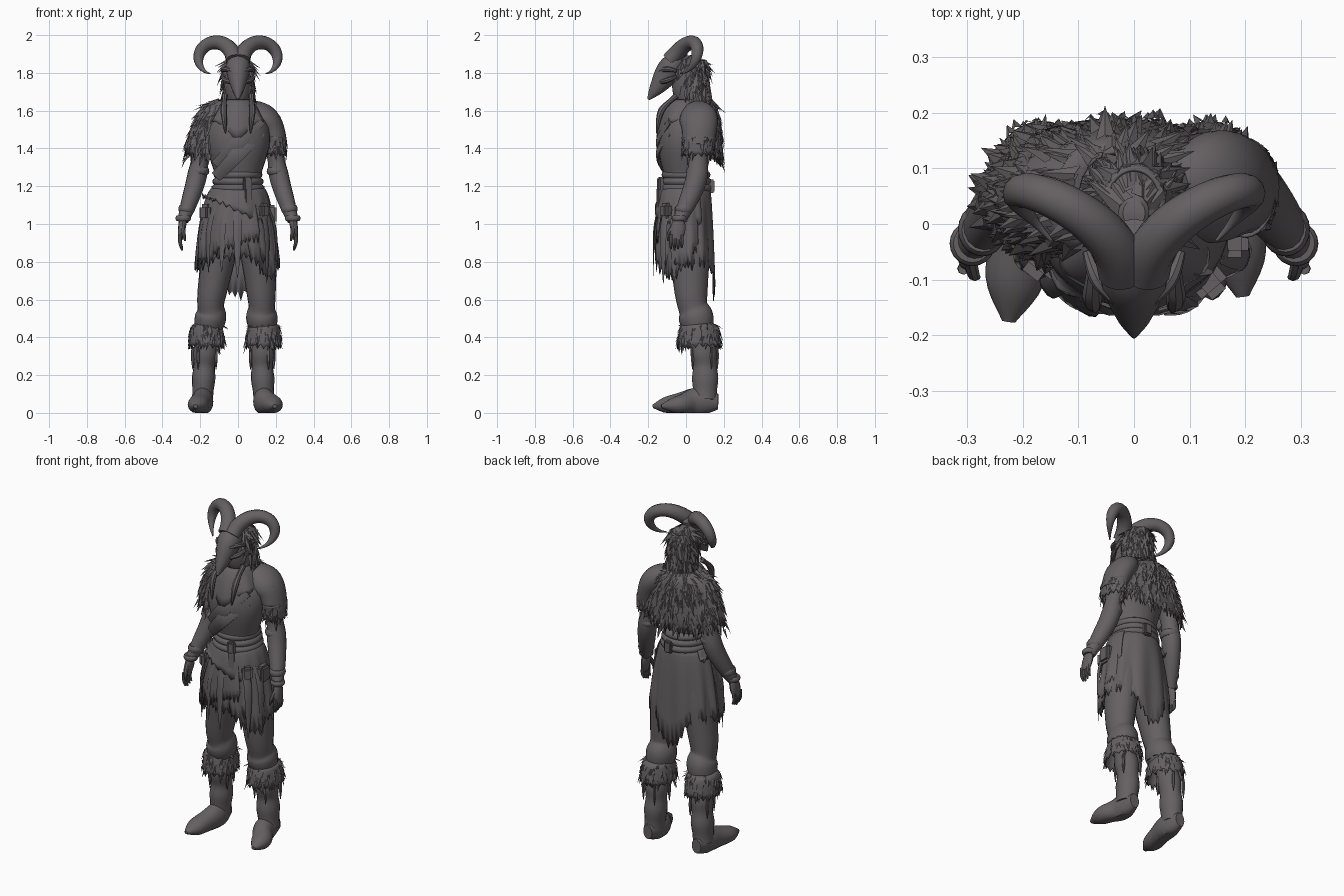
import bpy, bmesh, random
from math import sin, cos, radians, pi
from mathutils import Vector

random.seed(4)
cube = bpy.data.objects.get("Cube")
if cube:
    bpy.data.objects.remove(cube)

charcoal = bpy.data.materials.new("charcoal")
charcoal.use_nodes = True
color = (.13, .118, .123, 1)
charcoal.diffuse_color = color
charcoal.node_tree.nodes["Principled BSDF"].inputs["Base Color"].default_value = color
parts = []


def make(name, verts, faces):
    mesh = bpy.data.meshes.new(name)
    mesh.from_pydata([tuple(v) for v in verts], [], faces)
    mesh.materials.append(charcoal)
    part = bpy.data.objects.new(name, mesh)
    bpy.context.collection.objects.link(part)
    parts.append(part)
    return part


def along(values, t):
    """Point on a smooth curve through evenly spaced values."""
    last = len(values) - 1
    i = min(int(t * last), last - 1)
    s = t * last - i
    a, b, c, d = values[max(i - 1, 0)], values[i], values[i + 1], values[min(i + 2, last)]
    return b + s / 2 * ((c - a) + s * ((2 * a - 5 * b + 4 * c - d) + s * (3 * (b - c) + d - a)))


def skin(name, grid, closed, cap):
    """Join rows of points into a surface with outward faces."""
    cols, rows = len(grid[0]), len(grid)
    faces = []
    for j in range(rows - 1):
        for i in range(cols if closed else cols - 1):
            a, b, k = j * cols, (j + 1) * cols, (i + 1) % cols
            faces.append((a + i, a + k, b + k, b + i))
    if cap:
        faces += [tuple(range(cols))[::-1], tuple(range((rows - 1) * cols, rows * cols))]
    part = make(name, [p for row in grid for p in row], faces)
    bm = bmesh.new()
    bm.from_mesh(part.data)
    bmesh.ops.recalc_face_normals(bm, faces=bm.faces)
    bm.to_mesh(part.data)
    bm.free()
    return part


def sweep(name, path, radii, flat=(1, 1), n=16, ref=(1, 0, 0), mirror=1, steps=14):
    """Closed tube along a smooth path, never reaching below the ground."""
    path = [Vector((x * mirror, y, z)) for x, y, z in path]
    centres = [along(path, j / steps) for j in range(steps + 1)]
    grid = []
    for j, c in enumerate(centres):
        t = (centres[min(j + 1, steps)] - centres[max(j - 1, 0)]).normalized()
        u = Vector(ref)
        u = (u - u.dot(t) * t).normalized()
        w = t.cross(u)
        r = along(radii, j / steps)
        h = r * along(flat, j / steps)
        row = [c + u * r * cos(a) + w * h * sin(a) for a in (2 * pi * i / n for i in range(n))]
        for p in row:
            p.z = max(p.z, 0)
        grid.append(row)
    skin(name, grid, True, True)
    return grid


def cloth(name, at, top, bottom, drop, curve=.6, arc=(0, 360), n=40, fold=0, folds=9, rag=0,
          hem=lambda a: 0):
    """Flared hanging sheet with folds and a torn hem; angle zero is the left side."""
    closed = arc == (0, 360)
    grid, rows = [], 8
    for j in range(rows + 1):
        f = j / rows
        r = Vector(top).lerp(Vector(bottom), f ** curve)
        row = []
        for i in range(n if closed else n + 1):
            a = radians(arc[0] + (arc[1] - arc[0]) * i / n)
            s = 1 + fold * f * sin(folds * a + sin(2 * a))
            p = Vector(at) + Vector((r.x * cos(a) * s, r.y * sin(a) * s, -drop * f - hem(a) * f ** 3))
            if j == rows:
                p.z -= rag * (random.uniform(.4, 1) if i % 2 else random.uniform(-.2, .2))
            row.append(p)
        grid.append(row)
    skin(name, grid, closed, False).modifiers.new("thickness", "SOLIDIFY").thickness = .006
    return grid


def fur(name, grid, count, size, lift=.35, keep=lambda p: True):
    """Scatter ridged pointed tufts that hang along a surface."""
    verts, faces = [], []
    for _ in range(count):
        j = random.randrange(len(grid) - 1)
        i = random.randrange(len(grid[0]) - 1)
        p = grid[j][i].lerp(grid[j + 1][i + 1], random.random())
        if not keep(p):
            continue
        side = (grid[j][i + 1] - grid[j][i]).normalized()
        down = (grid[j + 1][i] - grid[j][i]).normalized()
        out = side.cross(down)
        if out.dot(p - sum(grid[j], Vector()) / len(grid[j])) < 0:
            out = -out
        s = size * random.uniform(.6, 1.2)
        tip = p + s * (down + out * lift * random.random() + side * random.uniform(-.3, .3))
        b = len(verts)
        verts += [p - side * s / 4, p + out * s / 8, p + side * s / 4, tip]
        faces += [(b, b + 1, b + 3), (b + 1, b + 2, b + 3)]
    make(name, verts, faces)


def band(name, at, radius, height, flat=1, mirror=1, n=20):
    """Rounded ring around a limb or the waist."""
    x, y, z = at
    sweep(name, [(x, y, z + height / 2), (x, y, z - height / 2)],
          [radius * .85, radius, radius, radius * .85], (flat, flat), n, mirror=mirror, steps=6)


def box(name, at, size, turn=0):
    bm = bmesh.new()
    bmesh.ops.create_cube(bm, size=1)
    bmesh.ops.scale(bm, vec=size, verts=bm.verts)
    bmesh.ops.bevel(bm, geom=bm.edges[:], offset=min(size) / 4, segments=2, affect="EDGES")
    part = make(name, [], [])
    bm.to_mesh(part.data)
    bm.free()
    part.location = at
    part.rotation_euler.z = turn


# Head, hair and neck
head = sweep("head", [(0, .02, 1.89), (0, .01, 1.62)], [.02, .07, .075, .065, .04], (1.2, 1.2))
fur("hair", head, 300, .075, .4, lambda p: p.y > -.02 or abs(p.x) > .06)
mane = cloth("hair_back", (0, .04, 1.87), (.05, .06), (.08, .08), .22, .4, (-15, 195), rag=.04)
fur("hair_locks", mane, 150, .08)
sweep("neck", [(0, .03, 1.55), (0, .02, 1.68)], [.06, .05])

# Horned skull mask
sweep("skull_mask", [(0, -.01, 1.92), (0, -.085, 1.82), (0, -.14, 1.74), (0, -.2, 1.66)],
      [.03, .065, .055, .035, .006], (.8, 1.1, 1.1), 12)
for m, side in ((1, "left"), (-1, "right")):
    horn = []
    for q in (i / 12 for i in range(13)):
        a, reach = pi * (1 - 1.4 * q), .105 - .03 * q
        horn.append((.125 + reach * cos(a), .145 * sin(2.75 * q) - .085, 1.867 + reach * sin(a)))
    sweep(side + "_horn", horn, [.045, .037, .028, .003], n=12, ref=(-.5 * m, .8, 0), mirror=m, steps=36)
    for part, lift in (("_brow", .06), ("_cheek", 0)):
        sweep(side + part, [(.03, -.14, 1.75 + lift), (.065, -.1, 1.76 + lift), (.085, -.05, 1.78 + lift / 2)],
              [.01, .014, .008], n=8, ref=(0, 0, 1), mirror=m)
    sweep(side + "_braid", [(.07, -.05, 1.68), (.075, -.13, 1.6), (.066, -.155, 1.48)],
          [.016, .013, .018, .012, .003], n=8, mirror=m)

# Torso, scarf and wrapped cloth
sweep("tunic", [(0, 0, 1.17), (0, -.01, 1.4), (0, .02, 1.61)], [.13, .12, .15, .17, .15, .07], (.95, .84, .9), 32)
cloth("scarf", (0, -.005, 1.66), (.065, .07), (.145, .145), .11, .8, fold=.05, folds=7, rag=.012,
      hem=lambda a: .09 * max(0, -sin(a)) ** 6)
for low in (0, .06):
    sweep("wrap_fold", [(.12, -.085, 1.55 - low), (0, -.15, 1.43 - low), (-.115, -.09, 1.31 - low)],
          [.008, .01, .008], (4, 4), 10, (0, 1, 0))

# Fur cape over the back and right shoulder
cape = cloth("fur_cape", (-.03, .05, 1.66), (.07, .08), (.25, .14), .26, .42, (28, 240), 60, rag=.06,
             hem=lambda a: .04 * sin(a) ** 2)
fur("cape_tufts", cape, 340, .065, .3)

# Left shoulder sleeve with a fur trim
sweep("left_sleeve", [(.07, .05, 1.61), (.165, .07, 1.53), (.205, .065, 1.41)], [.05, .072, .065, .058], (1.4, 1.4), 24)
trim = cloth("left_sleeve_trim", (.2, .065, 1.46), (.055, .09), (.058, .08), .08, n=28, rag=.03)
fur("trim_tufts", trim, 70, .045)

# Arms, wraps and hands
for m, side in ((1, "left"), (-1, "right")):
    sweep(side + "_arm", [(.16, .05, 1.56), (.195, .065, 1.38), (.225, .05, 1.22), (.29, -.035, 1.02)],
          [.06, .055, .045, .052, .046, .03], (1.1, 1.1), mirror=m, steps=20)
    band(side + "_elbow_wrap", (.205, .06, 1.28), .052, .04, 1.1, m)
    band(side + "_forearm_wrap", (.272, -.01, 1.08), .043, .04, 1.1, m)
    band(side + "_bracelet", (.29, -.035, 1.03), .04, .03, 1, m)
    sweep(side + "_palm", [(.29, -.035, 1.03), (.305, -.05, .92)], [.022, .02, .013], (1.2, 2, 2.3), 12, mirror=m)
    for i in range(4):
        y = .019 * i - .08
        sweep(side + "_finger", [(.305, y, .945), (.306, y, .9), (.295, y, .86 + .008 * abs(i - 1))],
              [.011, .01, .005], n=8, mirror=m)
    sweep(side + "_thumb", [(.295, -.065, .99), (.288, -.09, .95), (.28, -.095, .91)],
          [.013, .011, .005], n=8, mirror=m)

# Belts, buckle and pouches
for i in range(3):
    band("belt", (0, 0, 1.26 - .035 * i), .127 + .006 * i, .05, 1, n=32)
box("buckle", (.05, -.135, 1.21), (.045, .03, .075), .3)
box("belt_strap", (.055, -.145, 1.12), (.035, .016, .14), .3)
box("back_knot", (.02, .137, 1.2), (.05, .03, .07))
box("right_pouch", (-.165, -.065, 1.06), (.07, .07, .09), .9)
box("left_pouch", (.135, -.105, 1.07), (.06, .055, .08), .7)
box("left_hip_pouch", (.18, -.02, 1.05), (.05, .08, .1))

# Layered ragged skirt
waist, belt_line = (.13, .125), (0, 0, 1.2)
cloth("skirt", belt_line, waist, (.215, .155), .35, n=88, fold=.05, folds=11, rag=.06,
      hem=lambda a: .21 * max(0, sin(a)) ** 8 + .05 * cos(a) ** 2)
cloth("skirt_overlay", belt_line, waist, (.225, .165), .25, arc=(175, 300), n=44, fold=.04, rag=.05,
      hem=lambda a: .08 * (5.2 - a))
cloth("left_skirt_panel", belt_line, waist, (.21, .168), .32, arc=(285, 385), n=26, fold=.05, rag=.07,
      hem=lambda a: .14 * max(0, sin(2 * a - 9.9)))
cloth("hip_cloth", belt_line, waist, (.185, .165), .12, arc=(150, 390), n=36, fold=.03, folds=13, rag=.03,
      hem=lambda a: .08 * cos(a))
for a in (3.5, 3.9, 4.3, 4.7, 5.5, 5.9):
    x, y = .215 * cos(a), .17 * sin(a)
    sweep("rag_strip", [(x * .8, y * .85, 1.1), (x, y, .95), (x, y, random.uniform(.68, .78))],
          [.018, .022, .018, .002], (.25, .25), 6, (-y, x, 0))

# Legs, fur cuffs and boots, with each side's own stance
for side, m, knee, cuff, shin, toe, reach in (("left", 1, .125, .135, .128, .195, .13),
                                              ("right", -1, .143, .165, .178, .225, .175)):
    heel = shin + .01
    sweep(side + "_trouser", [(.085, .01, 1), (.11, .02, .8), (knee, .03, .6), (knee, .05, .52), (cuff, .07, .42)],
          [.09, .093, .08, .07, .083, .065], (1.15, 1.1), 20, mirror=m, steps=24)
    fluff = cloth(side + "_fur_cuff", (cuff * m, .07, .475), (.065, .07), (.095, .115), .11, .3, n=36, rag=.03)
    fur(side + "_cuff_tufts", fluff, 120, .042, .3)
    sweep(side + "_boot_shaft", [(cuff, .08, .42), (shin, .1, .25), (heel, .1, .07)],
          [.06, .058, .064, .056, .062, .056, .056], (1.1, 1.15), 18, mirror=m, steps=24)
    sweep(side + "_boot_foot", [(heel, .17, .06), (heel, .05, .06), (toe - .015, .1 - reach, .045), (toe, -reach, .035)],
          [.03, .055, .055, .052, .012], (1.4, 1.3, .9, .8), 18, mirror=m, steps=20)
    for i in range(4):
        a = pi * i / 2 + .5
        x, y = shin + .07 * cos(a), .1 + .075 * sin(a)
        sweep(side + "_boot_lace", [(x, y, .35), (x, y, .23)], [.007, .009, .002], n=6, mirror=m)

# Smooth shading with sharp creases
bpy.ops.object.select_all(action="DESELECT")
for part in parts:
    part.select_set(True)
bpy.context.view_layer.objects.active = parts[0]
bpy.ops.object.shade_smooth_by_angle(angle=radians(40))
